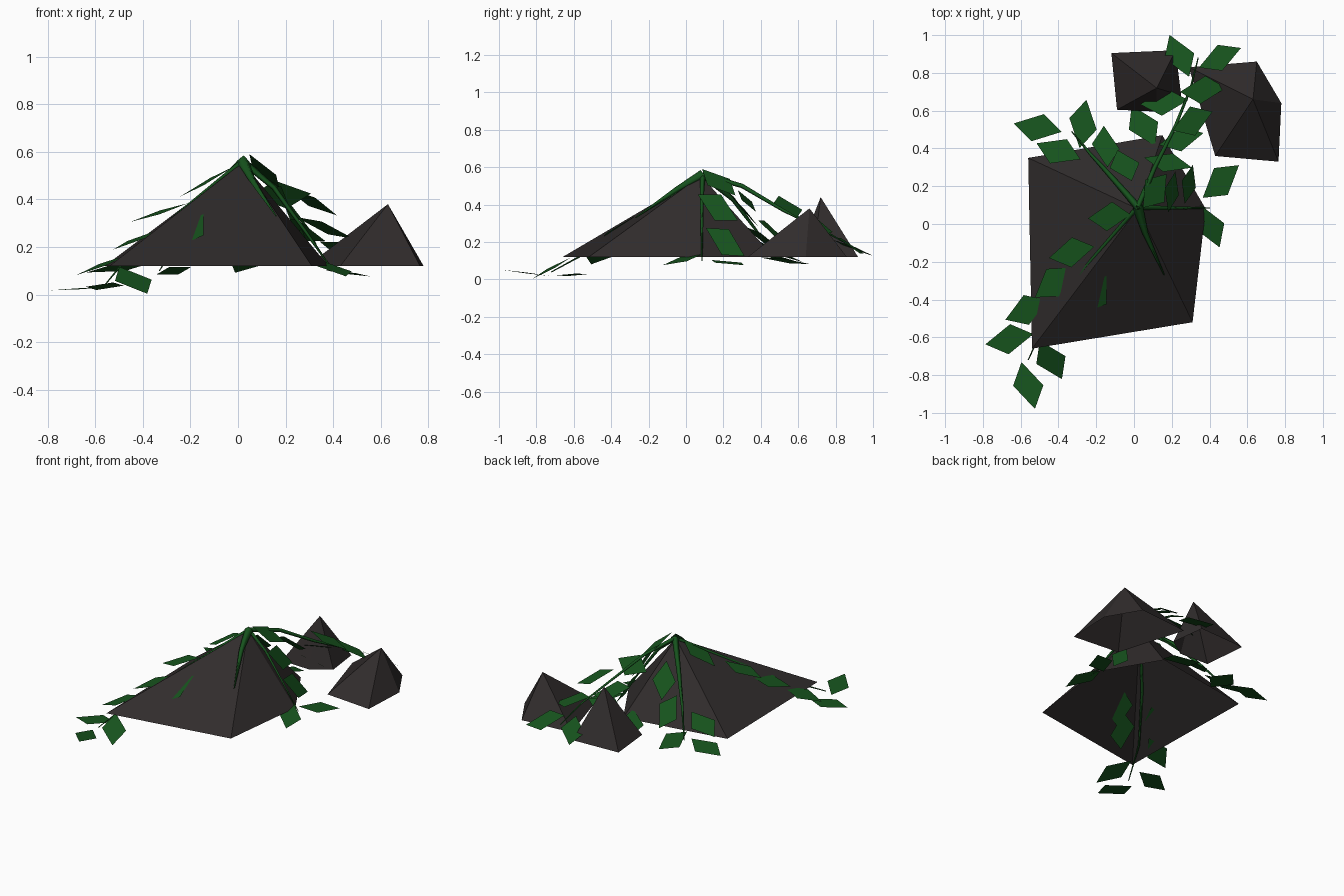
import bpy
from math import cos, sin, radians
from mathutils import Vector


def material(name, rgb):
    m = bpy.data.materials.new(name)
    m.diffuse_color = (*rgb, 1)
    return m


STONE = material("dark_stone", (0.03, 0.025, 0.025))
GREEN = material("leaf_green", (0.008, 0.085, 0.012))


def mesh_object(name, verts, faces, mat):
    me = bpy.data.meshes.new(name)
    me.from_pydata(verts, [], faces)
    me.materials.append(mat)
    ob = bpy.data.objects.new(name, me)
    bpy.context.collection.objects.link(ob)
    return ob


# Rock: open-bottomed pyramid over a five-sided outline (counter-clockwise)
def rock(name, apex, outline, base=0.12):
    n = len(outline)
    verts = [(x, y, base) for x, y in outline] + [apex]
    mesh_object(name, verts, [(i, (i + 1) % n, n) for i in range(n)], STONE)


# Tapered four-sided stem along a path
def stem(name, path, r0=0.02, r1=0.003):
    cu = bpy.data.curves.new(name, 'CURVE')
    cu.dimensions = '3D'
    cu.bevel_depth = 1
    cu.bevel_resolution = 0
    sp = cu.splines.new('POLY')
    sp.points.add(len(path) - 1)
    for i, (p, q) in enumerate(zip(sp.points, path)):
        p.co = (*q, 1)
        p.radius = r0 + (r1 - r0) * i / (len(path) - 1)
    cu.materials.append(GREEN)
    ob = bpy.data.objects.new(name, cu)
    bpy.context.collection.objects.link(ob)


# Diamond leaves: centre x, y, z, heading in degrees, slope in x, slope in y
def leaves(name, data, length=0.13, width=0.08):
    verts, faces = [], []
    for x, y, z, heading, gx, gy in data:
        c = Vector((x, y, z))

        def arm(deg, size):
            a, b = cos(radians(deg)), sin(radians(deg))
            return Vector((a, b, gx * a + gy * b)).normalized() * size

        u, v = arm(heading, length), arm(heading + 75, width)
        k = len(verts)
        verts += [c - u, c - v, c + u, c + v]
        faces.append((k, k + 1, k + 2, k + 3))
    mesh_object(name, verts, faces, GREEN)


# Three rocks
rock("large_rock", (0.02, 0.08, 0.555),
     [(-0.56, 0.35), (-0.54, -0.66), (0.31, -0.52), (0.38, 0.08), (0.15, 0.47)])
rock("right_rock", (0.63, 0.66, 0.38),
     [(0.29, 0.83), (0.43, 0.36), (0.765, 0.33), (0.78, 0.64), (0.65, 0.86)])
rock("back_rock", (0.12, 0.72, 0.44),
     [(-0.12, 0.905), (-0.09, 0.605), (0.12, 0.595), (0.25, 0.68), (0.22, 0.92)])

TOP = (0.02, 0.09, 0.56)

# Front-left vine
stem("front_left_stem", [TOP, (-0.25, -0.22, 0.34), (-0.46, -0.5, 0.16), (-0.56, -0.72, 0.04)], 0.012)
leaves("front_left_leaves", [
    (-0.33, -0.15, 0.345, 14, 0.3, 0.1),
    (-0.43, -0.31, 0.23, 40, 0.35, 0.1),
    (-0.57, -0.455, 0.125, 25, 0.35, 0.1),
    (-0.66, -0.61, 0.025, 12, 0.05, 0.03),
    (-0.44, -0.72, 0.06, -60, -0.1, 0.5),
    (-0.56, -0.855, 0.035, -74, 0.03, -0.12),
    (-0.20, -0.37, 0.27, 60, 0.2, 0.6),
    (-0.30, -0.47, 0.19, 55, 0.2, 0.6)])

# Short front shoot
stem("front_shoot", [TOP, (0.06, -0.05, 0.48), (0.16, -0.27, 0.33)], 0.028)

# Back-left vine
stem("back_left_stem", [TOP, (-0.12, 0.25, 0.43), (-0.23, 0.37, 0.27), (-0.33, 0.49, 0.1)])
leaves("back_left_leaves", [
    (-0.51, 0.51, 0.11, -10, 0.1, -0.2),
    (-0.27, 0.53, 0.10, 82, 0.15, -0.15),
    (-0.40, 0.385, 0.19, -20, 0.2, -0.4),
    (-0.15, 0.41, 0.22, 95, 0.3, -0.6),
    (-0.05, 0.31, 0.37, -65, 0.1, -1.1),
    (-0.13, 0.04, 0.475, 5, 0.55, 0.1)])

# Back vine between the small rocks
stem("back_stem", [TOP, (0.11, 0.3, 0.5), (0.22, 0.52, 0.37), (0.3, 0.72, 0.27), (0.34, 0.88, 0.18)], 0.015)
leaves("back_leaves", [
    (0.05, 0.52, 0.13, -60, 0.1, -0.3),
    (0.18, 0.325, 0.42, -12, -0.2, -1.1),
    (0.25, 0.45, 0.27, 15, -0.2, -0.7),
    (0.31, 0.545, 0.39, 25, -0.4, -0.3),
    (0.16, 0.645, 0.27, 5, 0.2, -0.5),
    (0.365, 0.71, 0.28, 5, -0.35, -0.3),
    (0.24, 0.89, 0.17, -65, 0.1, -0.35),
    (0.455, 0.88, 0.18, 25, -0.1, -0.6)])

# Right vine down the side edge
stem("right_stem", [TOP, (0.15, 0.085, 0.45), (0.28, 0.085, 0.27), (0.4, 0.085, 0.1)], 0.015)
leaves("right_leaves", [
    (0.11, 0.175, 0.52, 55, -0.7, -0.3),
    (0.20, 0.17, 0.385, 80, -2.0, -0.3),
    (0.29, 0.21, 0.20, 78, -2.0, -0.3),
    (0.46, 0.225, 0.09, 42, -0.1, -0.05),
    (0.40, -0.01, 0.11, -65, -0.2, 0.2)])
